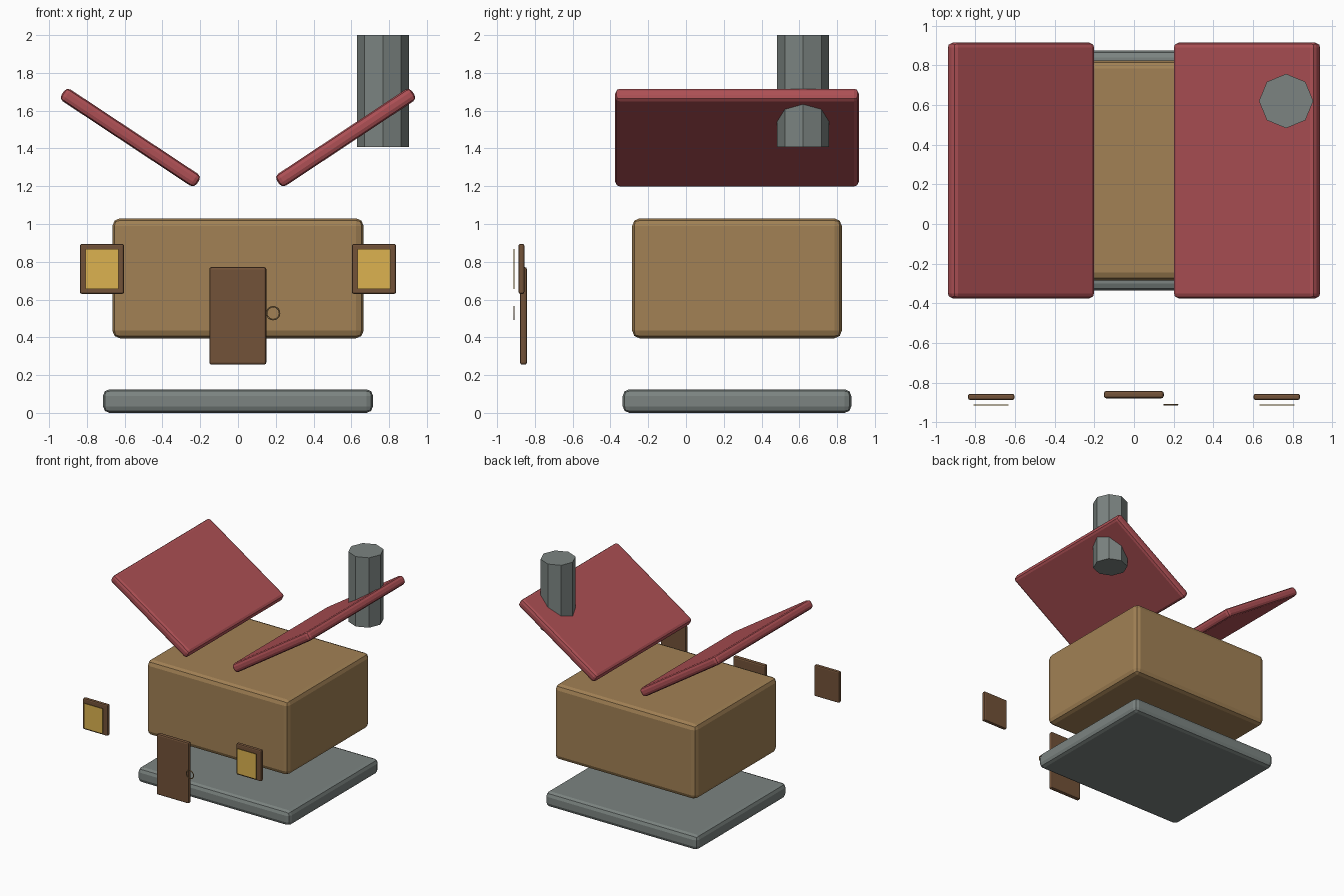
import bpy
from math import radians, pi

if "Cube" in bpy.data.objects:
    bpy.data.objects.remove(bpy.data.objects["Cube"])


def material(name, r, g, b):
    m = bpy.data.materials.new(name)
    m.diffuse_color = (r, g, b, 1)
    m.use_nodes = True
    m.node_tree.nodes["Principled BSDF"].inputs["Base Color"].default_value = m.diffuse_color
    return m


wall = material("wall_tan", 0.36, 0.22, 0.09)
red = material("roof_red", 0.42, 0.08, 0.09)
wood = material("dark_wood", 0.17, 0.085, 0.04)
glow = material("window_yellow", 0.72, 0.45, 0.08)
stone = material("stone", 0.2, 0.23, 0.22)


def box(name, lo, hi, mat, bevel=0.0, tilt=0.0, segments=2):
    """Bevelled box between two corners, tilted about its own y axis."""
    centre = [(a + b) / 2 for a, b in zip(lo, hi)]
    bpy.ops.mesh.primitive_cube_add(size=1, location=centre)
    ob = bpy.context.object
    ob.name = name
    ob.scale = [b - a for a, b in zip(lo, hi)]
    bpy.ops.object.transform_apply(location=False, rotation=False, scale=True)
    ob.rotation_euler.y = tilt
    ob.data.materials.append(mat)
    if bevel:
        mod = ob.modifiers.new("bevel", "BEVEL")
        mod.width = bevel
        mod.segments = segments
    return ob


# Floor slab and house body
box("foundation", (-0.715, -0.335, 0), (0.715, 0.875, 0.125), stone, 0.035)
box("house_body", (-0.665, -0.285, 0.395), (0.665, 0.825, 1.03), wall, 0.04)

# Exploded parts mirrored left and right
for side, s in (("left", -1), ("right", 1)):
    # Roof panel rising outwards
    box("roof_panel_" + side, (s * 0.57 - 0.429, -0.375, 1.42),
        (s * 0.57 + 0.429, 0.915, 1.495), red, 0.025, -s * radians(33.5))
    # Window frame with the pane floating in front
    box("window_frame_" + side, (s * 0.72 - 0.117, -0.887, 0.63),
        (s * 0.72 + 0.117, -0.856, 0.895), wood, 0.01)
    box("window_pane_" + side, (s * 0.72 - 0.088, -0.914, 0.655),
        (s * 0.72 + 0.088, -0.909, 0.868), glow)

# Door and its ring handle
box("door", (-0.152, -0.879, 0.255), (0.15, -0.842, 0.772), wood, 0.012)
bpy.ops.mesh.primitive_torus_add(major_radius=0.034, minor_radius=0.004,
                                 major_segments=20, minor_segments=6,
                                 location=(0.186, -0.911, 0.528),
                                 rotation=(pi / 2, 0, 0))
ring = bpy.context.object
ring.name = "door_ring"
ring.data.materials.append(wall)

# Eight-sided chimney through the right roof panel
bpy.ops.mesh.primitive_cylinder_add(vertices=8, radius=0.137, depth=0.593,
                                    location=(0.767, 0.62, 1.7035))
chimney = bpy.context.object
chimney.name = "chimney"
chimney.data.materials.append(stone)
